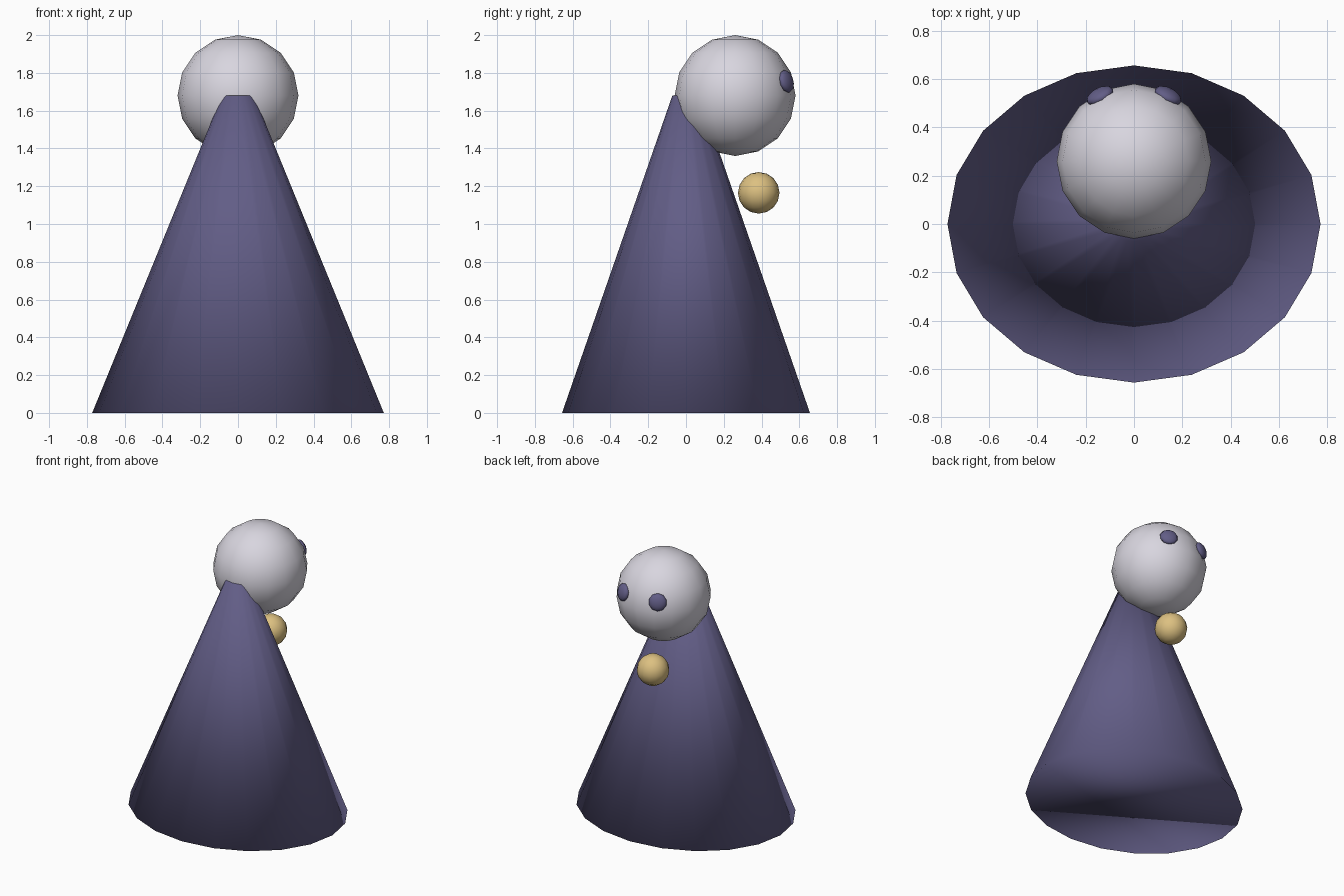
import bpy
from mathutils import Vector

default_cube = bpy.data.objects.get("Cube")
if default_cube:
    bpy.data.objects.remove(default_cube, do_unlink=True)


def make_material(name, rgb):
    mat = bpy.data.materials.new(name)
    mat.use_nodes = True
    mat.diffuse_color = (*rgb, 1)
    mat.node_tree.nodes["Principled BSDF"].inputs["Base Color"].default_value = (*rgb, 1)
    return mat


purple = make_material("dusky purple", (0.122, 0.11, 0.24))
pale = make_material("pale grey", (0.69, 0.67, 0.74))
gold = make_material("soft gold", (0.72, 0.53, 0.22))


def finish(name, mat):
    obj = bpy.context.object
    obj.name = obj.data.name = name
    obj.data.materials.append(mat)
    bpy.ops.object.shade_smooth()
    return obj


def ball(name, mat, centre, radius, segments=16, rings=8):
    bpy.ops.mesh.primitive_uv_sphere_add(
        segments=segments, ring_count=rings, radius=radius, location=centre)
    return finish(name, mat)


# Robe: a closed, truncated cone, wider than it is deep
bpy.ops.mesh.primitive_cone_add(
    vertices=20, radius1=0.772, radius2=0.085, depth=1.68, location=(0, 0, 0.84))
robe = finish("robe", purple)
robe.scale.y = 0.85

# Head, leaning off the top of the robe
head_centre = Vector((0, 0.26, 1.68))
ball("head", pale, head_centre, 0.32)

# Flattened eyes lying on the surface of the head
for side, x in (("left", 0.14), ("right", -0.14)):
    outward = Vector((x, 0.27, 0.075)).normalized()
    eye = ball(side + "_eye", purple, head_centre + outward * 0.314, 0.062, 10, 6)
    eye.scale.z = 0.5
    eye.rotation_euler = outward.to_track_quat("Z", "Y").to_euler()

# Ball floating below the face
ball("chest_ball", gold, (0, 0.385, 1.165), 0.11)
